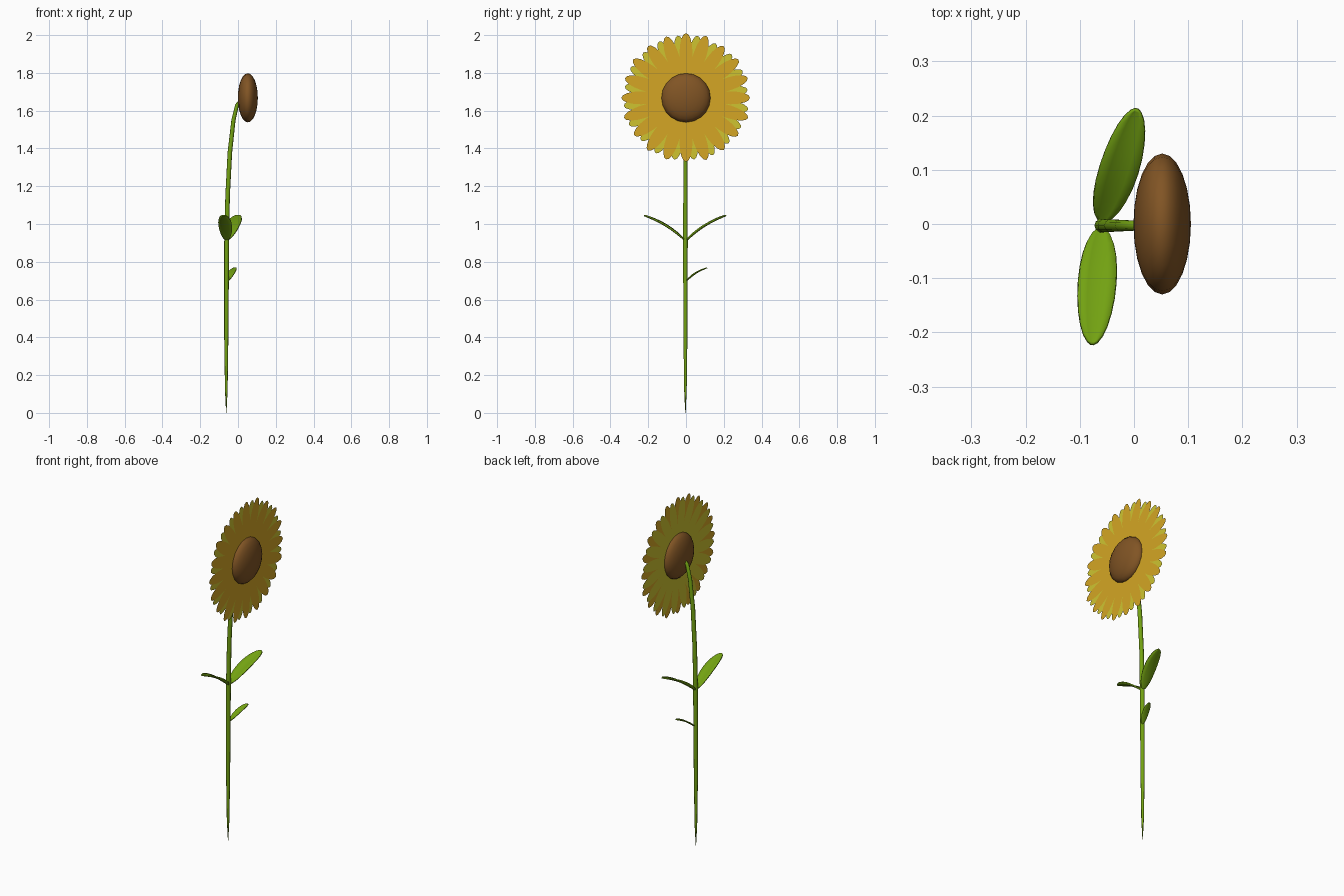
import bpy, bmesh, math
from mathutils import Vector, Matrix

cube = bpy.data.objects.get("Cube")
if cube:
    bpy.data.objects.remove(cube, do_unlink=True)


def material(name, rgb):
    m = bpy.data.materials.new(name)
    m.use_nodes = True
    m.diffuse_color = (*rgb, 1)
    bsdf = next(n for n in m.node_tree.nodes if n.type == 'BSDF_PRINCIPLED')
    bsdf.inputs["Base Color"].default_value = (*rgb, 1)
    bsdf.inputs["Roughness"].default_value = 0.8
    return m


GREEN = material("leaf green", (0.17, 0.36, 0.006))
BROWN = material("seed brown", (0.22, 0.09, 0.018))
GOLD = material("petal gold", (0.66, 0.38, 0.018))
YELLOW = material("petal yellow", (0.62, 0.55, 0.03))


def finish(name, bm, mat, smooth=True):
    mesh = bpy.data.meshes.new(name)
    bm.normal_update()
    bm.to_mesh(mesh)
    bm.free()
    mesh.materials.append(mat)
    ob = bpy.data.objects.new(name, mesh)
    bpy.context.collection.objects.link(ob)
    for p in mesh.polygons:
        p.use_smooth = smooth
    return ob


# Seed head: flattened ball facing +x
HEAD = Vector((0.052, 0, 1.668))
bm = bmesh.new()
bmesh.ops.create_uvsphere(bm, u_segments=20, v_segments=12, radius=1)
bmesh.ops.transform(bm, verts=bm.verts, matrix=Matrix.Translation(HEAD)
                    @ Matrix.Diagonal((0.053, 0.13, 0.13, 1))
                    @ Matrix.Rotation(math.pi / 2, 4, 'Y'))
finish("seed_head", bm, BROWN)


# Petal rings: flat rounded blades around the seed head
def petal_ring(name, mat, count, turn, x, reach, half_width):
    bm = bmesh.new()
    inner, steps = 0.09, 18
    mid, half = (reach + inner) / 2, (reach - inner) / 2
    for i in range(count):
        spin = Matrix.Rotation(turn - i * math.tau / count, 3, 'X')
        length = half * (1 + 0.03 * math.sin(i * 2.3))
        ring = []
        for k in range(steps):
            a = k * math.tau / steps
            w = half_width * math.sin(a) * (1 + 0.15 * math.cos(a))
            p = spin @ Vector((0, w, mid + length * math.cos(a)))
            ring.append(bm.verts.new(p + Vector((x, 0, HEAD.z))))
        f = bm.faces.new(reversed(ring))
        f.normal_update()
        if f.normal.x < 0:
            f.normal_flip()
    return finish(name, bm, mat, False)


petal_ring("front_petals", GOLD, 20, 0.0, 0.053, 0.342, 0.034)
petal_ring("back_petals", YELLOW, 20, 0.13, 0.050, 0.332, 0.031)

# Stem: tapered tube bending towards the seed head
path = [(-0.062, 0.0, 0.001), (-0.062, 0.12, 0.007), (-0.062, 0.4, 0.011),
        (-0.060, 0.9, 0.013), (-0.055, 1.15, 0.012), (-0.043, 1.38, 0.012),
        (-0.024, 1.55, 0.011), (-0.005, 1.63, 0.010), (0.030, 1.67, 0.008)]
bm = bmesh.new()
rings = []
for i, (x, z, r) in enumerate(path):
    a, b = path[max(i - 1, 0)], path[min(i + 1, len(path) - 1)]
    along = Vector((b[0] - a[0], 0, b[1] - a[1])).normalized()
    side = Vector((0, 1, 0))
    out = side.cross(along)
    rings.append([bm.verts.new(Vector((x, -0.003, z)) + r * (
        out * math.cos(k * math.tau / 10) + side * math.sin(k * math.tau / 10)))
        for k in range(10)])
for lo, hi in zip(rings, rings[1:]):
    for k in range(10):
        bm.faces.new((lo[k], lo[(k + 1) % 10], hi[(k + 1) % 10], hi[k]))
bm.faces.new(rings[0])
bm.faces.new(rings[-1])
bmesh.ops.recalc_face_normals(bm, faces=bm.faces)
finish("stem", bm, GREEN)


# Leaves: arched, slightly folded blades with a thin body
def leaf(name, base, tip, half_width, arch, thick, tilt=0.0):
    base, tip = Vector(base), Vector(tip)
    along = tip - base
    side = along.cross(Vector((0, 0, 1))).normalized()
    side = Matrix.Rotation(tilt, 3, along.normalized()) @ side
    up = side.cross(along).normalized()
    bm = bmesh.new()
    steps = 12
    rows = []
    for i in range(steps + 1):
        t = i / steps
        s = (1 - math.cos(math.pi * t)) / 2
        w = half_width * max(math.sin(math.pi * t), 0.06)
        centre = base + along * s + up * arch * math.sin(math.pi * s)
        rows.append([bm.verts.new(centre + side * w * u + up * w * 0.18 * u * u)
                     for u in (-1, -0.5, 0, 0.5, 1)])
    for lo, hi in zip(rows, rows[1:]):
        for k in range(4):
            bm.faces.new((lo[k], lo[k + 1], hi[k + 1], hi[k]))
    bmesh.ops.recalc_face_normals(bm, faces=bm.faces)
    ob = finish(name, bm, GREEN)
    body = ob.modifiers.new("body", 'SOLIDIFY')
    body.thickness = thick
    body.offset = 0
    return ob


leaf("left_large_leaf", (-0.060, 0.005, 0.915), (0.005, 0.212, 1.045),
     0.036, 0.012, 0.007, 0.15)
leaf("right_large_leaf", (-0.060, -0.008, 0.915), (-0.077, -0.222, 1.045),
     0.035, 0.012, 0.007)
leaf("small_leaf", (-0.055, 0.004, 0.70), (-0.013, 0.112, 0.768),
     0.018, 0.007, 0.005, 0.1)
